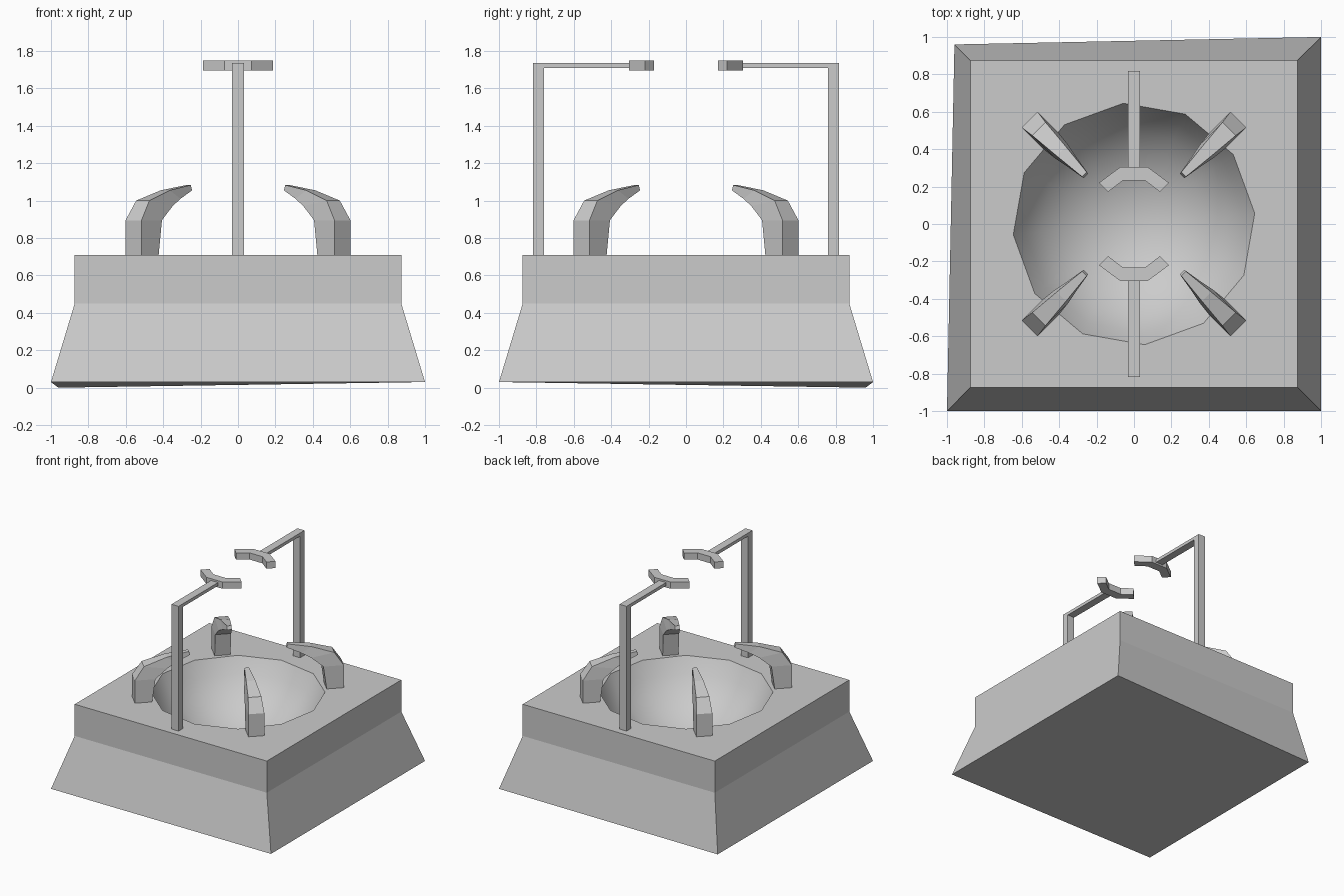
import bpy, bmesh
from math import sin, cos, pi, radians
from mathutils import Matrix, Vector

cube = bpy.data.objects.get("Cube")
if cube:
    bpy.data.objects.remove(cube, do_unlink=True)

GREY = (0.6, 0.6, 0.6, 1)
grey = bpy.data.materials.new("plain grey")
grey.use_nodes = True
grey.diffuse_color = GREY
grey.node_tree.nodes["Principled BSDF"].inputs["Base Color"].default_value = GREY

TOP = 0.71


def finish(bm, name):
    bmesh.ops.recalc_face_normals(bm, faces=bm.faces)
    mesh = bpy.data.meshes.new(name)
    bm.to_mesh(mesh)
    bm.free()
    mesh.materials.append(grey)
    obj = bpy.data.objects.new(name, mesh)
    bpy.context.collection.objects.link(obj)
    return obj


def ring(bm, points):
    return [bm.verts.new(p) for p in points]


def skin(bm, a, b):
    """Quads between two closed rings of equal length."""
    n = len(a)
    return [bm.faces.new((a[i], a[(i + 1) % n], b[(i + 1) % n], b[i])) for i in range(n)]


def loft(name, sections, turn):
    """Capped solid through a list of rings, turned about z."""
    bm = bmesh.new()
    rings = [ring(bm, s) for s in sections]
    for a, b in zip(rings, rings[1:]):
        skin(bm, a, b)
    bm.faces.new(rings[0])
    bm.faces.new(rings[-1])
    bm.transform(Matrix.Rotation(turn, 4, "Z"))
    return finish(bm, name)


def box(name, x, y, z, turn):
    corners = [(x[0], y[0]), (x[1], y[0]), (x[1], y[1]), (x[0], y[1])]
    return loft(name, [[(*c, h) for c in corners] for h in z], turn)


# Flared block with a smooth round basin sunk into its top
bm = bmesh.new()
signs = [(-1, -1), (1, -1), (1, 1), (-1, 1)]
levels = [ring(bm, [(sx * s, sy * s, z) for sx, sy in signs])
          for s, z in ((1, 0.03), (0.873, 0.45), (0.873, TOP))]
levels[0][3].co = (-0.96, 0.96, 0)  # one foot corner is pulled in and down
skin(bm, levels[0], levels[1])
skin(bm, levels[1], levels[2])
bm.faces.new(levels[0])

SIDES, STEPS, RIM, TILT = 12, 6, 0.648, radians(68)
radius = RIM / sin(TILT)
basin = []
for k in range(STEPS):
    t = TILT * (1 - k / STEPS)
    z = TOP + radius * (cos(TILT) - cos(t))
    basin.append(ring(bm, [(radius * sin(t) * cos(a), radius * sin(t) * sin(a), z)
                           for a in (radians(5) + 2 * pi * i / SIDES for i in range(SIDES))]))
floor = bm.verts.new((0, 0, TOP - radius * (1 - cos(TILT))))
bowl_faces = []
for a, b in zip(basin, basin[1:]):
    bowl_faces += skin(bm, a, b)
last = basin[-1]
bowl_faces += [bm.faces.new((last[i], last[(i + 1) % SIDES], floor)) for i in range(SIDES)]
for f in bowl_faces:
    f.smooth = True

# Flat top surface around the basin
edges = []
for loop in (levels[2], basin[0]):
    edges += [bm.edges.get((loop[i], loop[i - 1])) for i in range(len(loop))]
bmesh.ops.triangle_fill(bm, edges=edges, use_beauty=True, normal=Vector((0, 0, 1)))
for e in edges:
    e.smooth = False
finish(bm, "basin_block")

# Four curved claws: outer radius, outer z, inner radius, inner z, width
CLAW = [(0.79, TOP, 0.66, TOP, 0.12),
        (0.79, 0.895, 0.635, 0.895, 0.12),
        (0.72, 1.0, 0.545, 0.97, 0.1),
        (0.55, 1.055, 0.47, 1.01, 0.07),
        (0.375, 1.083, 0.364, 1.055, 0.035)]
sections = [[(ro, -w / 2, zo), (ro, w / 2, zo), (ri, w / 2, zi), (ri, -w / 2, zi)]
            for ro, zo, ri, zi, w in CLAW]
for i, name in enumerate(("back_left", "back_right", "front_right", "front_left")):
    loft("claw_" + name, sections, pi / 4 + i * pi / 2)

# Two posts, each with an arm and a bent holder at its end
half = [(0.073, 0.305), (0.187, 0.22), (0.138, 0.172), (0.06, 0.232)]
outline = half + [(-x, y) for x, y in reversed(half)]
for side, turn in (("back", 0), ("front", pi)):
    box("post_" + side, (-0.032, 0.032), (0.76, 0.817), (TOP, 1.735), turn)
    box("arm_" + side, (-0.032, 0.032), (0.3, 0.76), (1.709, 1.735), turn)
    loft("holder_" + side, [[(x, y, z) for x, y in outline] for z in (1.695, 1.75)], turn)
